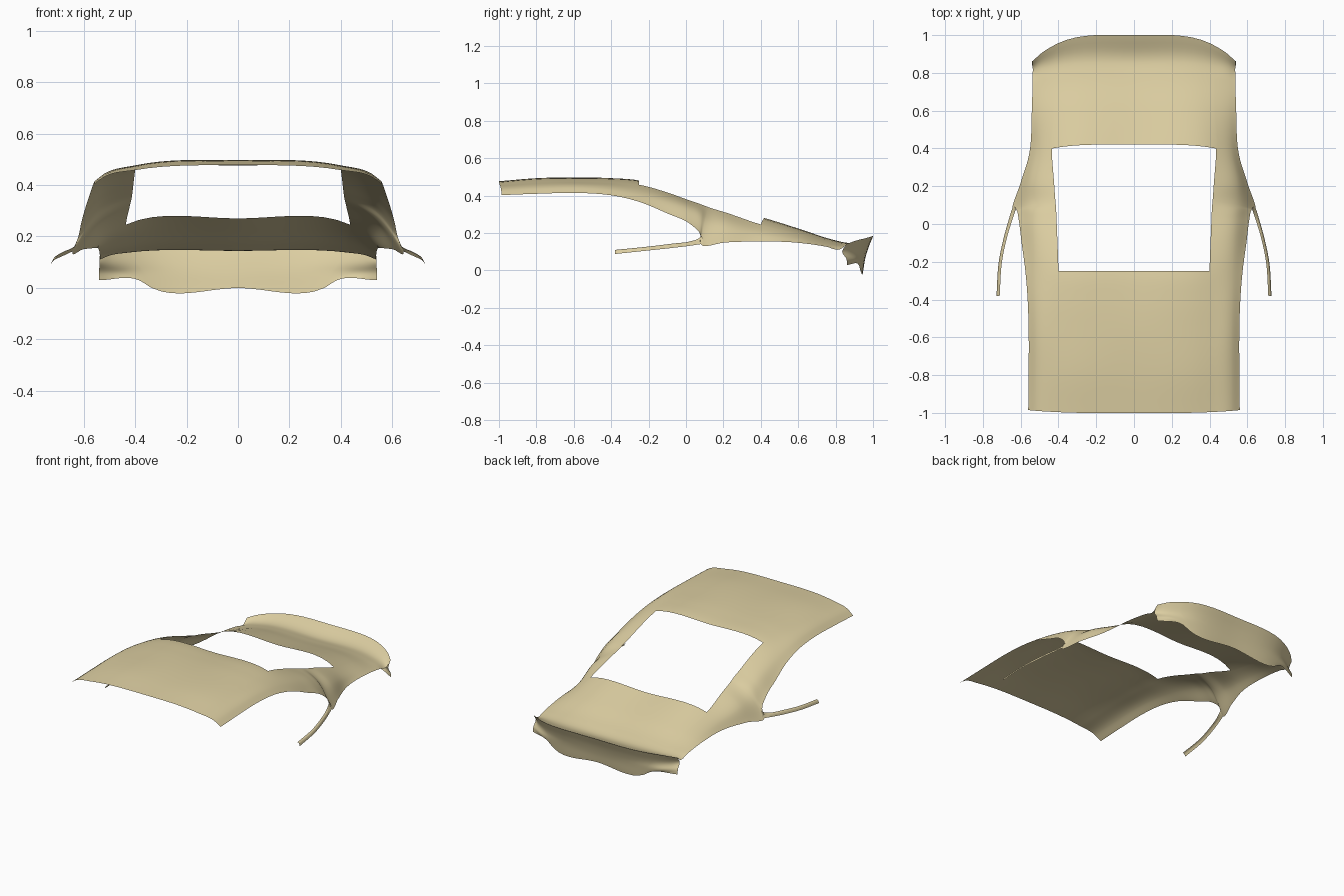
import bpy
from mathutils import Vector

if "Cube" in bpy.data.objects:
    bpy.data.objects.remove(bpy.data.objects["Cube"])


def spline(pts, n, mirror_start=False):
    """Smooth curve through points, spaced by chord length, n steps per span."""
    pts = [Vector(p) for p in pts]
    k = 0
    if mirror_start:
        p = pts[1]
        pts.insert(0, Vector((-p.x, p.y, p.z)))
        k = 1
    d = [max((b - a).length, 1e-5) for a, b in zip(pts, pts[1:])]
    s = [(b - a) / h for a, b, h in zip(pts, pts[1:], d)]
    m = [s[0]]
    for i in range(1, len(s)):
        m.append((s[i - 1] * d[i] + s[i] * d[i - 1]) / (d[i] + d[i - 1]))
    m.append(s[-1])
    out = []
    for i in range(k, len(s)):
        for j in range(n):
            t = j / n
            out.append(pts[i] * (2 * t**3 - 3 * t**2 + 1) + m[i] * d[i] * (t**3 - 2 * t**2 + t)
                       + pts[i + 1] * (3 * t**2 - 2 * t**3) + m[i + 1] * d[i] * (t**3 - t**2))
    out.append(pts[-1])
    return out


def section(st):
    """Half section: centre, window rail, shoulder and edge points."""
    yc, zc, xw, zw, xs, zs, xe, ye, ze = st
    return [(x, yc + (ye - yc) * (x / xe) ** 4, z)
            for x, z in ((0, zc), (xw, zw), (xs, zs), (xe, ze))]


def loft(name, sections, nv, nu, centre=True, hole=None):
    cols = [spline(c, nv) for c in zip(*sections)]
    rows = [spline(r, nu, centre) for r in zip(*cols)]
    w = len(rows[0])
    verts = [p for r in rows for p in r]
    faces = []
    for i in range(len(rows) - 1):
        for j in range(w - 1):
            if hole and hole[0] * nv <= i < hole[1] * nv and j < nu:
                continue
            a = i * w + j
            faces.append((a, a + 1, a + w + 1, a + w))
    # drop the unused vertices inside the opening
    used = sorted({v for f in faces for v in f})
    remap = {v: n for n, v in enumerate(used)}
    me = bpy.data.meshes.new(name)
    me.from_pydata([verts[v] for v in used], [], [[remap[v] for v in f] for f in faces])
    ob = bpy.data.objects.new(name, me)
    bpy.context.collection.objects.link(ob)
    mod = ob.modifiers.new("mirror", 'MIRROR')
    mod.use_clip = centre
    mod.merge_threshold = 0.0005
    me.polygons.foreach_set("use_smooth", [True] * len(me.polygons))
    me.materials.append(paint)
    return ob


paint = bpy.data.materials.new("paint")
paint.diffuse_color = (0.72, 0.62, 0.36, 1)
paint.use_nodes = True
paint.node_tree.nodes["Principled BSDF"].inputs["Base Color"].default_value = paint.diffuse_color

# stations: centre y, z | rail x, z | shoulder x, z | edge x, y, z
lip = (1.0, .185, .40, .172, .49, .158, .537, .862, .143)
body = [
    (-1.0, .477, .40, .458, .515, .434, .56, -.985, .403),
    (-.80, .492, .40, .473, .515, .442, .558, -.80, .41),
    (-.55, .497, .40, .476, .515, .446, .558, -.55, .414),
    (-.40, .491, .40, .472, .518, .435, .563, -.40, .402),
    (-.25, .475, .40, .458, .52, .41, .575, -.25, .367),
    (-.10, .43, .405, .417, .525, .372, .595, -.10, .305),
    (.02, .385, .41, .374, .53, .332, .61, .02, .25),
    (.09, .36, .413, .351, .535, .30, .622, .075, .195),
    (.13, .345, .416, .338, .54, .275, .643, .078, .142),
    (.22, .33, .423, .308, .545, .24, .603, .21, .15),
    (.42, .27, .435, .246, .515, .20, .556, .365, .155),
    (.62, .212, .42, .195, .50, .168, .541, .60, .148),
    (.78, .163, .42, .152, .50, .137, .537, .75, .127),
    (.87, .144, .42, .138, .50, .126, .536, .82, .112),
    lip,
]
# roof, rear pillars and rear deck, with the rear window left open
loft("roof_and_rear_deck", [section(s) for s in body], 6, 8, hole=(4, 10))

# concave tail panel hanging from the lip
tail = [
    lip,
    (.973, .12, .40, .112, .49, .106, .538, .835, .10),
    (.956, .06, .36, .06, .45, .06, .54, .858, .06),
    (.945, 0, .335, 0, .385, .03, .54, .862, .03),
]
loft("tail_panel", [section(s) for s in tail], 6, 8)

# thin sill strips reaching forward from the rear pillars
strip = [
    [(.711, -.38, .110), (.721, -.38, .105), (.728, -.38, .088)],
    [(.699, -.20, .128), (.709, -.20, .123), (.716, -.20, .107)],
    [(.672, -.07, .144), (.682, -.07, .138), (.689, -.07, .121)],
    [(.645, .02, .155), (.656, .02, .149), (.664, .02, .132)],
    [(.630, .065, .170), (.636, .07, .158), (.645, .08, .141)],
    [(.624, .085, .185), (.630, .09, .165), (.638, .095, .143)],
]
loft("sill_strip", strip, 5, 3, centre=False)
